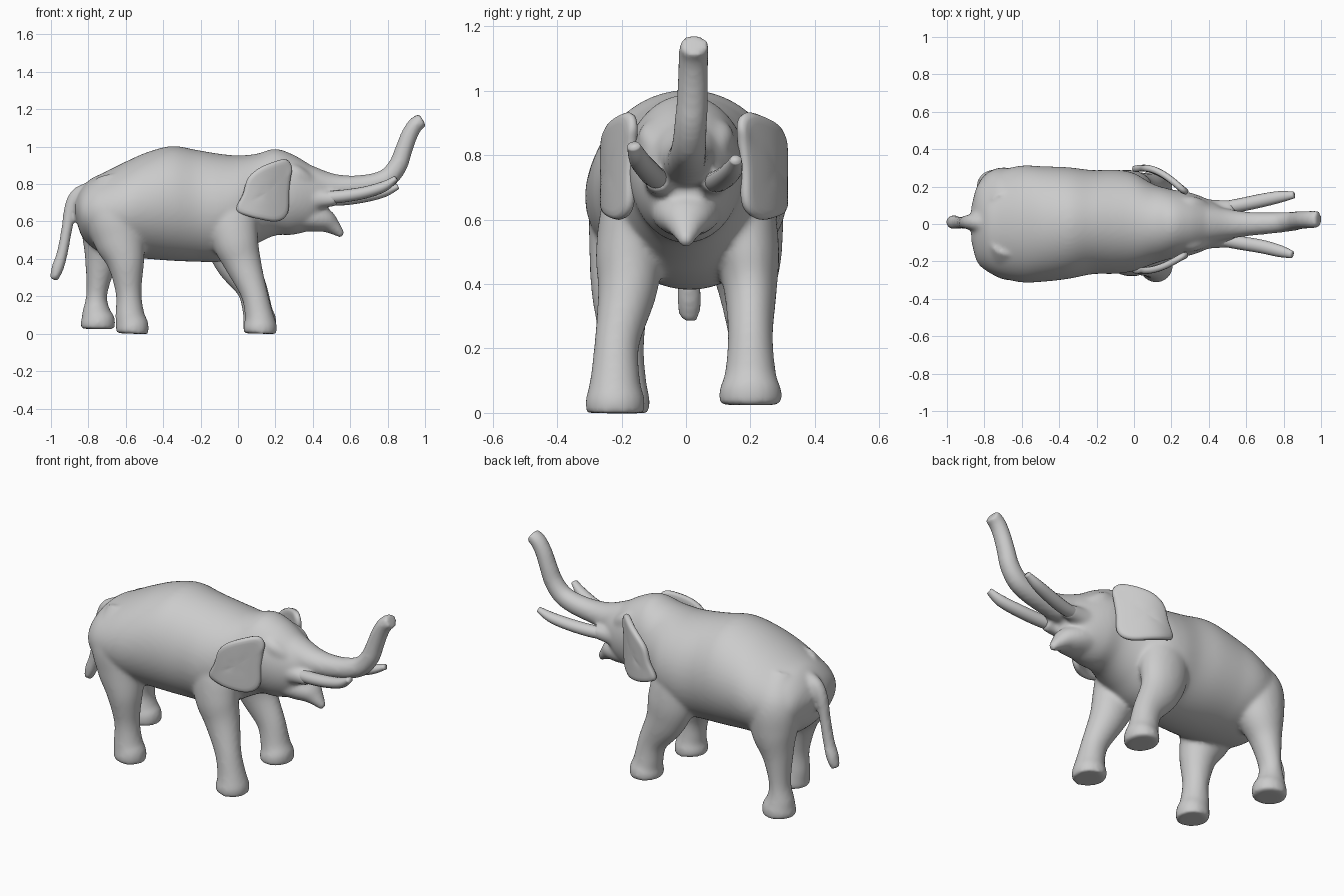
import bpy, bmesh, math
from mathutils import Vector


def catmull(a, b, c, d, t):
    return 0.5 * (2*b + (c - a)*t + (2*a - 5*b + 4*c - d)*t*t + (3*b - a - 3*c + d)*t**3)


def spline(pts, steps, closed=False):
    n, out = len(pts), []
    for i in range(n if closed else n - 1):
        ids = [i - 1, i, i + 1, i + 2]
        ids = [k % n if closed else min(max(k, 0), n - 1) for k in ids]
        for s in range(steps):
            out.append([catmull(*v, s / steps) for v in zip(*[pts[k] for k in ids])])
    if not closed:
        out.append(list(pts[-1]))
    return out


def make_object(name, bm):
    bmesh.ops.recalc_face_normals(bm, faces=bm.faces)
    for f in bm.faces:
        f.smooth = True
    me = bpy.data.meshes.new(name)
    bm.to_mesh(me)
    bm.free()
    ob = bpy.data.objects.new(name, me)
    bpy.context.collection.objects.link(ob)
    return ob


def tube(name, sections, sides=32, steps=6, axis=None):
    """Loft ellipses; each section is (x, y, z, sideways radius, other radius)."""
    bm = bmesh.new()
    secs = spline(sections, steps)
    rings = []
    for i, s in enumerate(secs):
        a, b = secs[max(i - 1, 0)], secs[min(i + 1, len(secs) - 1)]
        t = Vector(axis) if axis else (Vector(b[:3]) - Vector(a[:3])).normalized()
        side = Vector((0, 1, 0))
        side = (side - t * side.dot(t)).normalized()
        up = side.cross(t)
        rings.append([bm.verts.new(Vector(s[:3]) + side * s[3] * math.cos(w) + up * s[4] * math.sin(w))
                      for w in (2 * math.pi * k / sides for k in range(sides))])
    for r, q in zip(rings, rings[1:]):
        for k in range(sides):
            j = (k + 1) % sides
            bm.faces.new((r[k], r[j], q[j], q[k]))
    bm.faces.new(rings[0])
    bm.faces.new(rings[-1])
    return make_object(name, bm)


# Torso and head: x, top, bottom, middle of the width, half width
profile = [(-.87, .71, .63, 0, .09), (-.84, .77, .53, 0, .20), (-.79, .825, .47, 0, .25),
           (-.72, .86, .43, 0, .285), (-.60, .92, .41, 0, .312), (-.48, .972, .40, 0, .308),
           (-.35, 1.003, .39, .005, .298), (-.22, .982, .385, .01, .278), (-.10, .962, .385, .012, .278),
           (0, .953, .42, .01, .262), (.10, .962, .48, 0, .215), (.20, .988, .525, 0, .185),
           (.30, .955, .53, 0, .168), (.40, .895, .565, 0, .13), (.48, .855, .66, 0, .085)]
skin = [tube("body", [(x, y, (t + b) / 2, w, (t - b) / 2) for x, t, b, y, w in profile],
             64, 8, (1, 0, 0))]

# Raised trunk
skin.append(tube("trunk", [
    (.33, 0, .81, .12, .11), (.48, 0, .783, .085, .08), (.60, 0, .783, .066, .063),
    (.72, .005, .80, .058, .057), (.80, .01, .833, .054, .054), (.855, .015, .90, .051, .051),
    (.885, .02, .98, .049, .047), (.915, .022, 1.06, .047, .045),
    (.95, .024, 1.118, .047, .042), (.988, .025, 1.143, .046, .038)]))

# Open lower jaw
skin.append(tube("jaw", [
    (.22, 0, .65, .12, .11), (.38, 0, .625, .11, .08), (.46, 0, .605, .088, .066),
    (.51, 0, .57, .052, .042), (.56, 0, .525, .018, .018)]))

# Tail
skin.append(tube("tail", [
    (-.80, .01, .76, .05, .05), (-.86, .01, .735, .042, .042), (-.895, .01, .67, .037, .035),
    (-.915, .008, .56, .033, .03), (-.94, .008, .43, .034, .03), (-.965, .01, .35, .038, .033),
    (-.985, .01, .288, .03, .022)]))

# Legs: the tops run deep into the torso so that they flow out of it
skin.append(tube("front_leg_right", [
    (-.05, -.11, .80, .09, .11), (-.04, -.15, .64, .11, .14), (-.015, -.175, .5, .105, .125),
    (.025, -.182, .38, .092, .10), (.085, -.214, .22, .07, .072), (.112, -.22, .1, .078, .076),
    (.118, -.22, .04, .092, .09), (.118, -.22, 0, .09, .087)]))
skin.append(tube("front_leg_left", [
    (-.06, .11, .80, .09, .11), (-.06, .16, .64, .11, .14), (-.04, .19, .5, .10, .14),
    (-.005, .20, .38, .082, .115), (.075, .20, .24, .07, .082), (.105, .20, .12, .08, .08),
    (.115, .20, .07, .097, .09), (.115, .20, .025, .096, .086)]))
skin.append(tube("back_leg_right", [
    (-.67, -.08, .82, .09, .10), (-.66, -.15, .66, .14, .165), (-.63, -.18, .5, .122, .14),
    (-.60, -.20, .38, .095, .10), (-.585, -.20, .22, .07, .069), (-.578, -.20, .1, .077, .078),
    (-.566, -.20, .04, .088, .088), (-.566, -.20, 0, .086, .085)]))
skin.append(tube("back_leg_left", [
    (-.69, .08, .80, .09, .09), (-.69, .15, .66, .14, .15), (-.705, .18, .5, .12, .13),
    (-.735, .19, .36, .085, .082), (-.755, .20, .21, .065, .056), (-.757, .20, .12, .077, .075),
    (-.75, .20, .07, .09, .092), (-.75, .20, .025, .088, .089)]))

# Brows and cheeks where the tusks leave the head
for s in (-1, 1):
    skin.append(tube("brow", [(.22, s*.09, .87, .04, .05), (.30, s*.10, .85, .05, .055),
                              (.37, s*.085, .81, .04, .045)]))
    skin.append(tube("cheek", [(.30, s*.08, .72, .06, .07), (.44, s*.08, .72, .05, .05),
                               (.53, s*.09, .72, .038, .036)]))

# Fuse everything into one continuous skin
bpy.ops.object.select_all(action='DESELECT')
for ob in skin:
    ob.select_set(True)
body = skin[0]
bpy.context.view_layer.objects.active = body
bpy.ops.object.join()
rm = body.modifiers.new("fuse", 'REMESH')
rm.mode = 'VOXEL'
rm.voxel_size = .011
rm.use_smooth_shade = True
sm = body.modifiers.new("soften", 'SMOOTH')
sm.factor = .5
sm.iterations = 10

# Tusks
tube("tusk_right", [
    (.44, -.08, .725, .034, .034), (.56, -.10, .735, .036, .034), (.68, -.12, .755, .036, .032),
    (.78, -.145, .787, .032, .028), (.845, -.163, .83, .02, .015)], 16)
tube("tusk_left", [
    (.44, .08, .72, .034, .034), (.56, .10, .72, .036, .034), (.68, .125, .735, .036, .032),
    (.78, .145, .757, .031, .027), (.855, .155, .787, .018, .015)], 16)

# Ears: concentric rings inside an outline, bowed outwards and thickened
ear_outline = [(.29, .89), (.26, .935), (.19, .92), (.11, .885), (.05, .83), (.025, .745),
               (-.015, .66), (.05, .628), (.12, .61), (.21, .598), (.265, .64), (.27, .75), (.28, .84)]


def ear(name, s, base, flare):
    bm = bmesh.new()
    outline = spline(ear_outline, 3, True)
    cx, cz = .15, .755

    def place(x, z):
        u = min(max((.28 - x) / .28, 0), 1)
        return bm.verts.new((x, s * (base + flare * math.sin(u * 1.9)), z))
    rings = [[place(cx + (x - cx)*k, cz + (z - cz)*k) for x, z in outline] for k in (1, .8, .55, .3)]
    n = len(outline)
    for r, q in zip(rings, rings[1:]):
        for k in range(n):
            j = (k + 1) % n
            bm.faces.new((r[k], r[j], q[j], q[k]))
    bm.faces.new(rings[-1])
    ob = make_object(name, bm)
    so = ob.modifiers.new("thickness", 'SOLIDIFY')
    so.thickness, so.offset = .036, 0
    su = ob.modifiers.new("round", 'SUBSURF')
    su.levels = su.render_levels = 1


ear("ear_right", -1, .16, .09)
ear("ear_left", 1, .165, .135)
